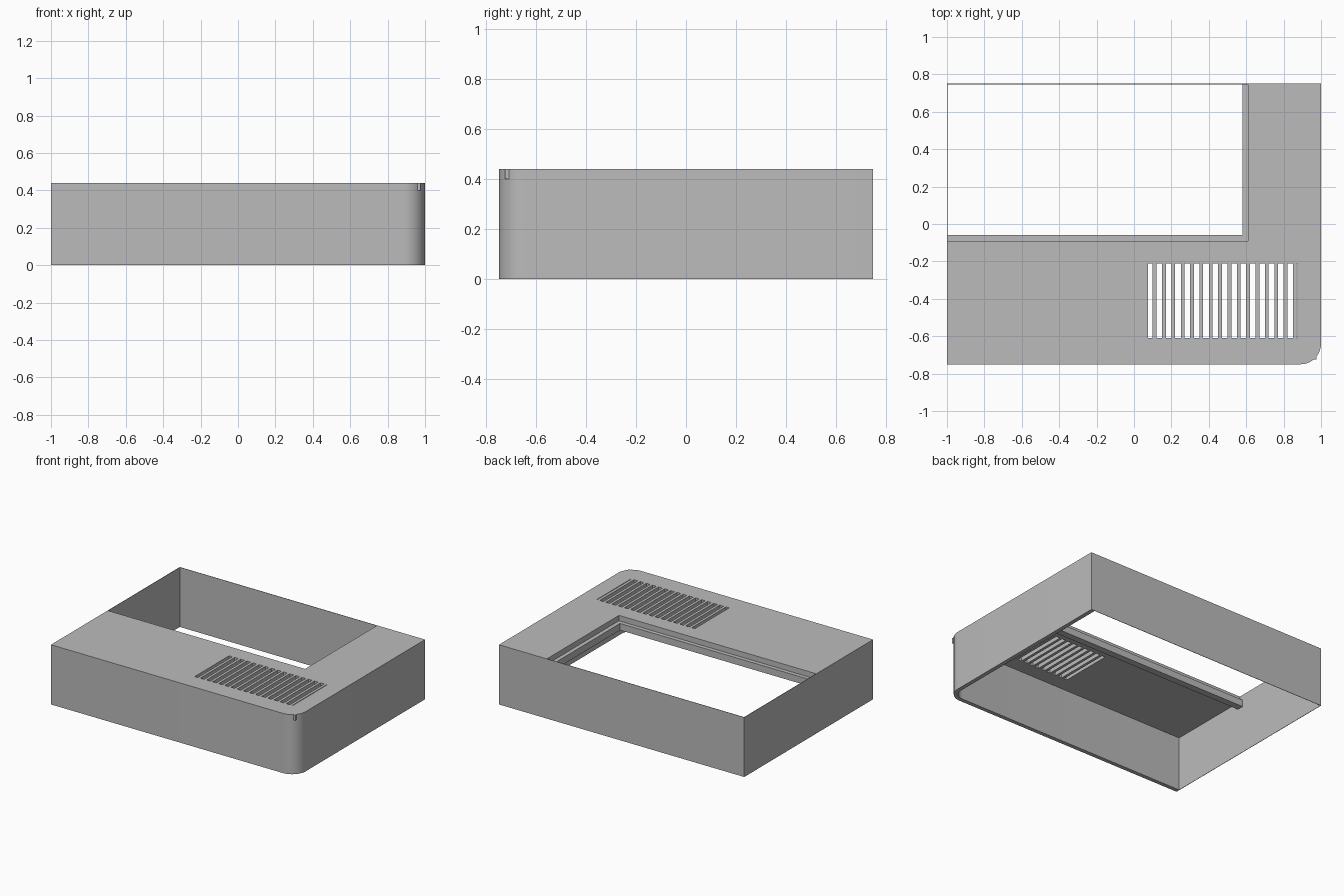
import bpy, bmesh, math

if "Cube" in bpy.data.objects:
    bpy.data.objects.remove(bpy.data.objects["Cube"], do_unlink=True)

# Main dimensions
X, Y, H = 1.0, 0.75, 0.44
SLAB = 0.40          # underside of the top plate
WALL = 0.03
RADIUS = 0.11
INNER_X, INNER_Y = 0.61, -0.09

grey = bpy.data.materials.new("mid_grey")
grey.use_nodes = True
grey.diffuse_color = (0.5, 0.5, 0.5, 1)
grey.node_tree.nodes["Principled BSDF"].inputs["Base Color"].default_value = (0.5, 0.5, 0.5, 1)


def extrude_outline(name, loops, z0, z1):
    """Solid from flat outlines; the first is the border, the rest are holes."""
    curve = bpy.data.curves.new(name, "CURVE")
    curve.dimensions = "2D"
    curve.fill_mode = "BOTH"
    curve.extrude = (z1 - z0) / 2
    for loop in loops:
        spline = curve.splines.new("POLY")
        spline.points.add(len(loop) - 1)
        for point, (x, y) in zip(spline.points, loop):
            point.co = (x, y, 0, 1)
        spline.use_cyclic_u = True
    temp = bpy.data.objects.new(name + "_outline", curve)
    bpy.context.collection.objects.link(temp)
    bpy.context.view_layer.update()
    graph = bpy.context.evaluated_depsgraph_get()
    mesh = bpy.data.meshes.new_from_object(temp.evaluated_get(graph))
    bpy.data.objects.remove(temp, do_unlink=True)
    bpy.data.curves.remove(curve)

    bm = bmesh.new()
    bm.from_mesh(mesh)
    bmesh.ops.translate(bm, verts=bm.verts, vec=(0, 0, (z0 + z1) / 2))
    bmesh.ops.remove_doubles(bm, verts=bm.verts, dist=0.0001)
    bmesh.ops.recalc_face_normals(bm, faces=bm.faces)
    bm.to_mesh(mesh)
    bm.free()
    mesh.name = name
    mesh.materials.clear()
    mesh.materials.append(grey)
    obj = bpy.data.objects.new(name, mesh)
    bpy.context.collection.objects.link(obj)
    bpy.ops.object.select_all(action="DESELECT")
    obj.select_set(True)
    bpy.context.view_layer.objects.active = obj
    bpy.ops.object.shade_smooth_by_angle(angle=math.radians(30))
    return obj


def rect(x0, x1, y0, y1):
    return [(x0, y0), (x1, y0), (x1, y1), (x0, y1)]


def corner_arc(radius, steps=10):
    """Rounded front corner around one shared centre."""
    cx, cy = X - RADIUS, -Y + RADIUS
    return [(cx + radius * math.cos(a), cy + radius * math.sin(a))
            for a in (-math.pi / 2 + math.pi / 2 * i / steps for i in range(steps + 1))]


# L-shaped top plate with a row of vent slots
border = ([(-X, -Y)] + corner_arc(RADIUS)
          + [(X, Y), (INNER_X, Y), (INNER_X, INNER_Y), (-X, INNER_Y)])
vent_start, vent_end, pitch, bar = 0.075, 0.875, 0.05, 0.02
slots = []
for i in range(17):
    left = max(vent_start, 0.07 + i * pitch)
    right = min(vent_end, 0.05 + (i + 1) * pitch + pitch - bar + 0.03 - pitch + bar - 0.03)
    right = min(vent_end, 0.10 + i * pitch)
    slots.append(rect(left, right, -0.61, -0.21))
extrude_outline("top_plate", [border] + slots, SLAB, H)

# Thick front and side walls joined by the rounded corner
walls = ([(-X, -Y)] + corner_arc(RADIUS) + [(X, Y), (X - WALL, Y)]
         + corner_arc(RADIUS - WALL)[::-1] + [(-X, -Y + WALL)])
extrude_outline("front_and_side_wall", [walls], 0, SLAB)

# Thin back and far side panels
extrude_outline("back_panel", [rect(-X, X, Y - 0.003, Y)], 0, H)
extrude_outline("side_panel", [rect(-X, -X + 0.003, -Y, Y)], 0, H)

# Stepped lip hanging under the inner edge of the plate
out, under = 0.03, 0.02
lip = [(-X, INNER_Y - under), (INNER_X + under, INNER_Y - under), (INNER_X + under, Y),
       (INNER_X - out, Y), (INNER_X - out, INNER_Y + out), (-X, INNER_Y + out)]
extrude_outline("inner_lip", [lip], 0.35, SLAB)

# Small peg on the rounded corner
extrude_outline("corner_peg", [rect(0.95, 0.975, -0.725, -0.70)], SLAB, H)
